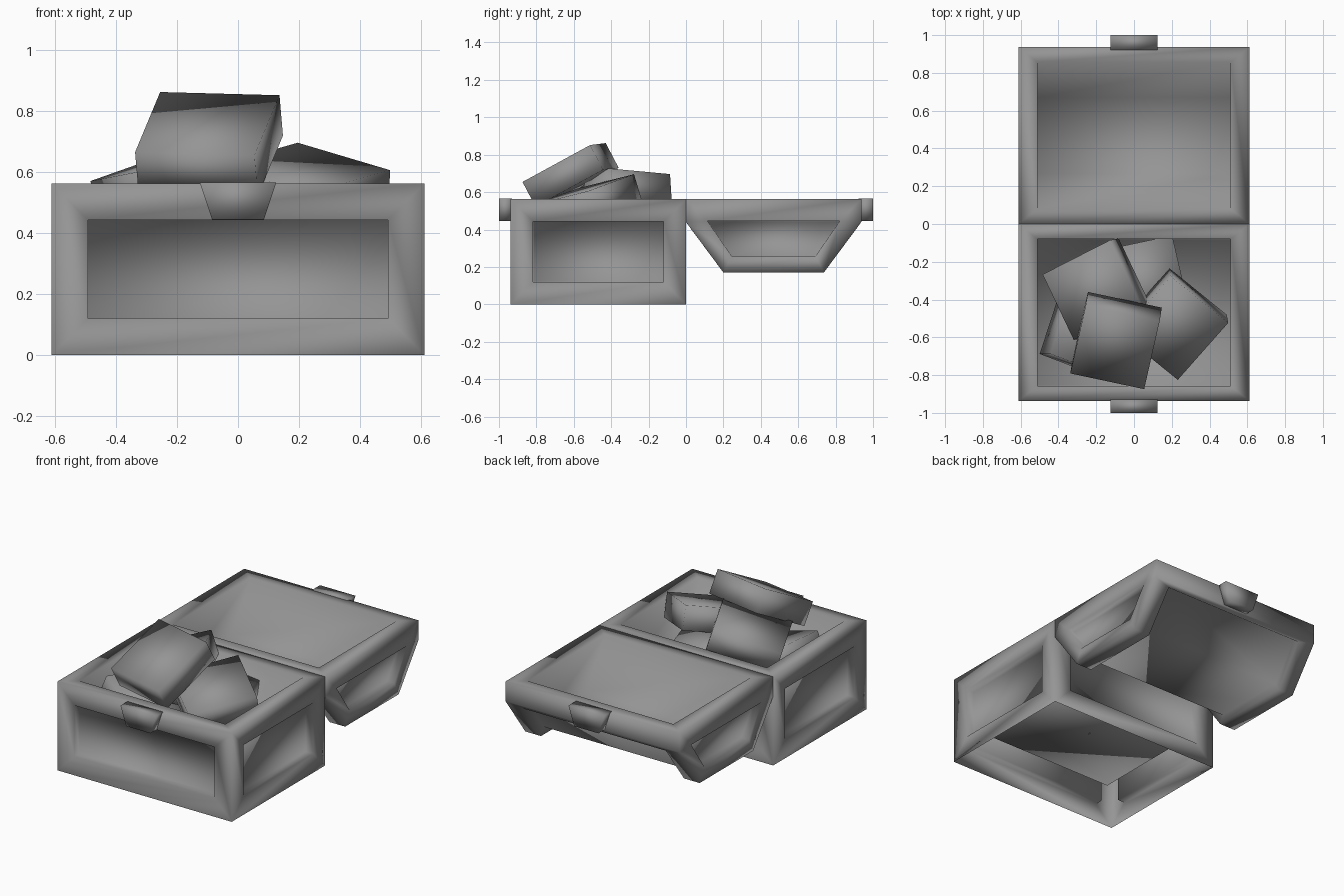
import bpy, bmesh, math
from mathutils import Matrix, Euler

if "Cube" in bpy.data.objects:
    bpy.data.objects.remove(bpy.data.objects["Cube"])

grey = bpy.data.materials.new("stone grey")
grey.diffuse_color = (0.3, 0.3, 0.3, 1)
grey.use_nodes = True
grey.node_tree.nodes["Principled BSDF"].inputs["Base Color"].default_value = grey.diffuse_color


def finish(name, bm):
    """Turn a bmesh into a smooth grey object."""
    for f in bm.faces:
        f.smooth = True
    me = bpy.data.meshes.new(name)
    bm.to_mesh(me)
    bm.free()
    me.materials.append(grey)
    ob = bpy.data.objects.new(name, me)
    bpy.context.collection.objects.link(ob)
    return ob


def prism(profile, axis, a, b):
    """Extrude a 2D profile along x (profile in y,z) or y (profile in x,z)."""
    bm = bmesh.new()

    def point(p, t):
        return (t, p[0], p[1]) if axis == 'x' else (p[0], t, p[1])
    ra = [bm.verts.new(point(p, a)) for p in profile]
    rb = [bm.verts.new(point(p, b)) for p in profile]
    n = len(profile)
    bm.faces.new(ra)
    bm.faces.new(rb[::-1])
    for i in range(n):
        j = (i + 1) % n
        bm.faces.new((ra[i], rb[i], rb[j], ra[j]))
    bmesh.ops.recalc_face_normals(bm, faces=bm.faces[:])
    bm.normal_update()
    return bm


def inset(bm, f, t, depth=0.0):
    bmesh.ops.inset_individual(bm, faces=[f], thickness=t, depth=depth,
                               use_even_offset=True)
    bm.normal_update()


def hollow(bm, top, depth, floor_y):
    """Sink the top face; floor_y scales the floor in y for sloped walls."""
    inset(bm, top, 0.08)
    for v in top.verts:
        v.co.x *= 0.512 / 0.532
    inset(bm, top, 0.001, -depth)
    mid = sum(v.co.y for v in top.verts) / len(top.verts)
    for v in top.verts:
        v.co.y = mid + (v.co.y - mid) * floor_y


W, H, D = 0.612, 0.563, 0.937

# Chest base: open underneath, recessed side panels, deep tray on top
bm = prism([(-D, 0), (0, 0), (0, H), (-D, H)], 'x', -W, W)
bottom = [f for f in bm.faces if f.normal.z < -0.9]
bmesh.ops.delete(bm, geom=bottom, context='FACES_ONLY')
top = next(f for f in bm.faces if f.normal.z > 0.9)
for f in [f for f in bm.faces if abs(f.normal.z) < 0.1]:
    inset(bm, f, 0.12)
    inset(bm, f, 0.001, -0.05)
hollow(bm, top, 0.345, 1.0)
finish("chest_base", bm)

# Lid: opened flat behind the base
bm = prism([(0, H), (0, 0.44), (0.2, 0.17), (D - 0.2, 0.17), (D, 0.44), (D, H)],
           'x', -W, W)
top = next(f for f in bm.faces if f.normal.z > 0.9)
ends = [f for f in bm.faces if abs(f.normal.x) > 0.9]
shell = [f for f in bm.faces if f.normal.z < -0.3]
# recessed panel wrapping around the curved shell, reaching close to the rim
bmesh.ops.inset_region(bm, faces=shell, thickness=0.11, use_even_offset=True,
                       use_boundary=True)
for v in {v for f in shell for v in f.verts}:
    if v.co.z > 0.25:
        v.co.z += 0.064
        v.co.y += 0.048 if v.co.y > D / 2 else -0.048
bm.normal_update()
bmesh.ops.inset_region(bm, faces=shell, thickness=0.001, depth=-0.05,
                       use_even_offset=True, use_boundary=True)
bm.normal_update()
# trapezoid panels on the ends
for f in ends:
    inset(bm, f, 0.088)
    for v in f.verts:
        if v.co.z > 0.4:
            v.co.z = 0.445
            v.co.y = 0.115 if v.co.y < D / 2 else D - 0.115
bmesh.ops.remove_doubles(bm, verts=bm.verts[:], dist=0.0005)
bm.normal_update()
for f in [f for f in bm.faces if abs(f.normal.x) > 0.9
          and max(v.co.z for v in f.verts) < 0.45
          and min(v.co.z for v in f.verts) > 0.2
          and abs(f.calc_center_median().y - D / 2) < 0.05
          and abs(f.calc_center_median().x) > W - 0.01]:
    inset(bm, f, 0.001, -0.05)
top = max((f for f in bm.faces if f.normal.z > 0.9), key=lambda f: f.calc_area())
hollow(bm, top, 0.29, 0.52)
finish("lid", bm)

# Clasp halves on the front of the base and the rim of the lid
clasp = [(-0.125, H + 0.002), (0.125, H + 0.002), (0.085, 0.445), (-0.085, 0.445)]
finish("base_clasp", prism(clasp, 'y', -1.0, -0.93))
finish("lid_clasp", prism(clasp, 'y', 0.922, 1.0))

# Tilted slabs heaped in the tray: size, centre, rotation in degrees
slabs = [
    ("top_slab", (0.40, 0.42, 0.15), (-0.095, -0.617, 0.692), (28, 1.5, -12)),
    ("left_slab", (0.42, 0.385, 0.15), (-0.20, -0.345, 0.578), (-5, -17.5, 27)),
    ("back_slab", (0.38, 0.40, 0.15), (0.055, -0.305, 0.44), (-8, 8, 12)),
    ("right_slab", (0.40, 0.41, 0.15), (0.21, -0.53, 0.541), (11, 13, -39)),
    ("lower_slab", (0.40, 0.40, 0.15), (-0.235, -0.566, 0.382), (-8, 21, -21)),
]
for name, size, centre, rot in slabs:
    bm = bmesh.new()
    e = Euler([math.radians(a) for a in rot])
    m = Matrix.Translation(centre) @ e.to_matrix().to_4x4() @ Matrix.Diagonal((*size, 1))
    bmesh.ops.create_cube(bm, size=1, matrix=m)
    finish(name, bm)
